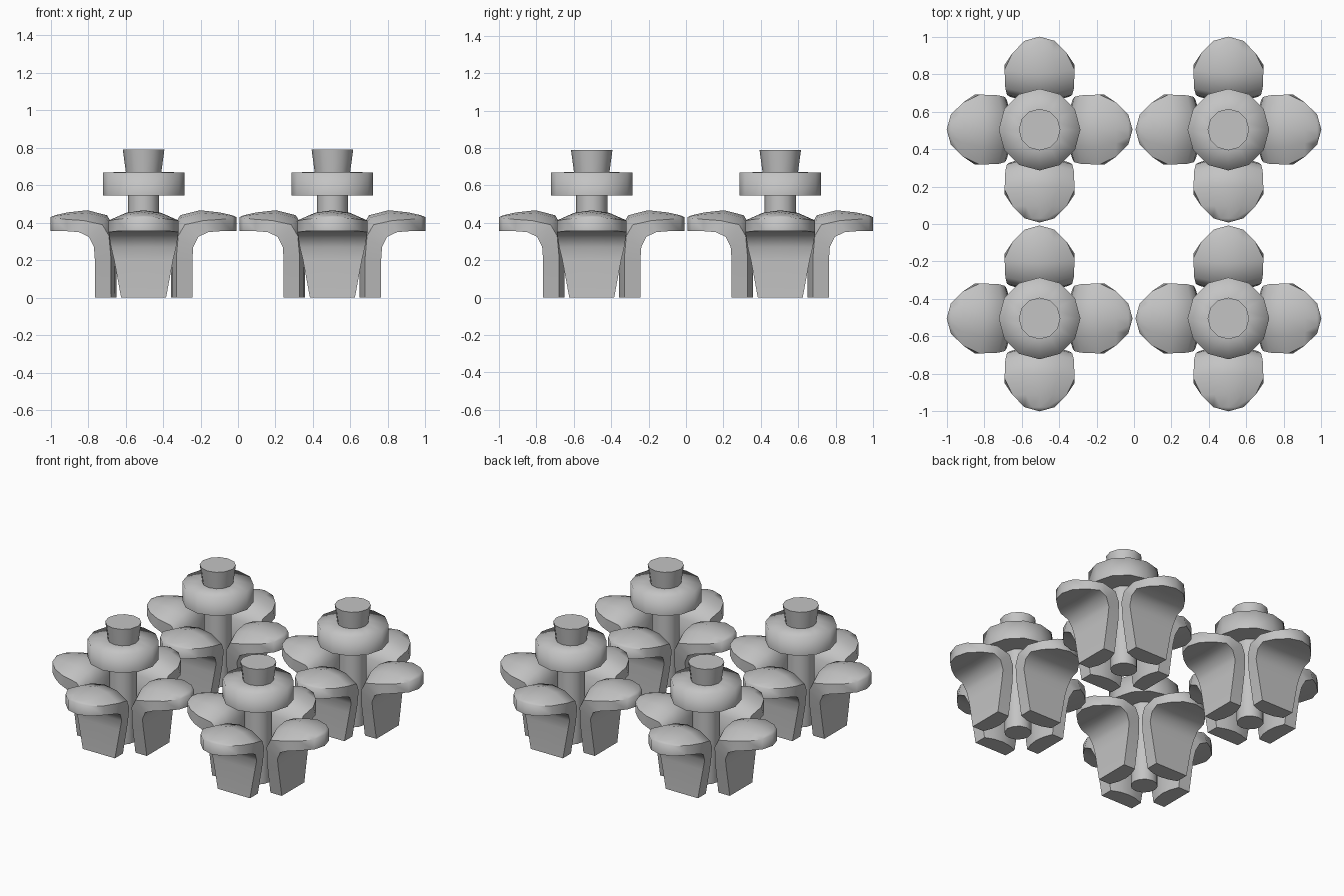
import bpy, bmesh, math

if "Cube" in bpy.data.objects:
    bpy.data.objects.remove(bpy.data.objects["Cube"], do_unlink=True)

grey = bpy.data.materials.new("plain grey")
grey.use_nodes = True
grey.diffuse_color = (0.55, 0.55, 0.55, 1)
grey.node_tree.nodes["Principled BSDF"].inputs["Base Color"].default_value = (0.55, 0.55, 0.55, 1)


def finish(bm, name, soft_z=None):
    """Smooth shading with sharp edges over 50 degrees; edges at soft_z stay smooth."""
    bmesh.ops.remove_doubles(bm, verts=bm.verts, dist=1e-4)
    bmesh.ops.recalc_face_normals(bm, faces=bm.faces)
    for f in bm.faces:
        f.smooth = True
    for e in bm.edges:
        soft = soft_z is not None and all(abs(v.co.z - soft_z) < 1e-4 for v in e.verts)
        e.smooth = soft or e.calc_face_angle(0) < math.radians(50)
    mesh = bpy.data.meshes.new(name)
    bm.to_mesh(mesh)
    bm.free()
    mesh.materials.append(grey)
    return mesh


def lathe(name, profile, sides=12, soft_z=None):
    """Closed turned solid from (radius, height) points, flat end caps."""
    bm = bmesh.new()
    rings = [[bm.verts.new((r * math.cos(2 * math.pi * i / sides),
                            r * math.sin(2 * math.pi * i / sides), z))
              for i in range(sides)] for r, z in profile]
    for a, b in zip(rings, rings[1:]):
        for i in range(sides):
            j = (i + 1) % sides
            bm.faces.new((a[i], a[j], b[j], b[i]))
    bm.faces.new(rings[0][::-1])
    bm.faces.new(rings[-1])
    return finish(bm, name, soft_z)


def petal_mesh():
    # Stations from foot to tip: back (r, z), rim (r, z), crown (r, z), half width
    stations = [
        ((.260, .000), (.175, .000), (.145, .000), .120),
        ((.260, .200), (.175, .220), (.145, .250), .157),
        ((.265, .270), (.185, .330), (.155, .370), .174),
        ((.292, .325), (.220, .390), (.195, .440), .183),
        ((.345, .350), (.320, .412), (.300, .467), .187),
        ((.408, .355), (.408, .418), (.408, .455), .145),
        ((.474, .355), (.474, .425), (.474, .440), .080),
        ((.496, .355), (.496, .430), (.496, .430), .000),
    ]
    bm = bmesh.new()
    loops = []
    for back, rim, crown, w in stations:
        pts = [(back[0], s * w, back[1]) for s in (-1, 0, 1)]
        for s in (1, .5, 0, -.5, -1):
            k = 1 - s * s
            pts.append((rim[0] + (crown[0] - rim[0]) * k, s * w,
                        rim[1] + (crown[1] - rim[1]) * k))
        loops.append([bm.verts.new(p) for p in pts])
    n = len(loops[0])
    for a, b in zip(loops, loops[1:]):
        for i in range(n):
            j = (i + 1) % n
            bm.faces.new((a[i], a[j], b[j], b[i]))
    bm.faces.new(loops[0])
    return finish(bm, "petal")


def place(name, mesh, x, y, turn=0):
    ob = bpy.data.objects.new(name, mesh)
    ob.location = (x, y, 0)
    ob.rotation_euler.z = turn
    bpy.context.collection.objects.link(ob)


# Shared part shapes
petal = petal_mesh()
stem = lathe("stem", [(.083, 0), (.083, .55)])
collar = lathe("collar", [(.218, .545), (.218, .668), (.09, .672)], soft_z=.668)
cap = lathe("cap", [(.094, .665), (.111, .79)])

# Four identical flowers in a square
for fy, row in ((-1, "front"), (1, "back")):
    for fx, side in ((-1, "right"), (1, "left")):
        x, y, tag = fx * .504, fy * .504, f"{row}_{side}"
        place(f"stem_{tag}", stem, x, y)
        place(f"collar_{tag}", collar, x, y)
        place(f"cap_{tag}", cap, x, y)
        for i in range(4):
            place(f"petal_{tag}_{i + 1}", petal, x, y, i * math.pi / 2)
